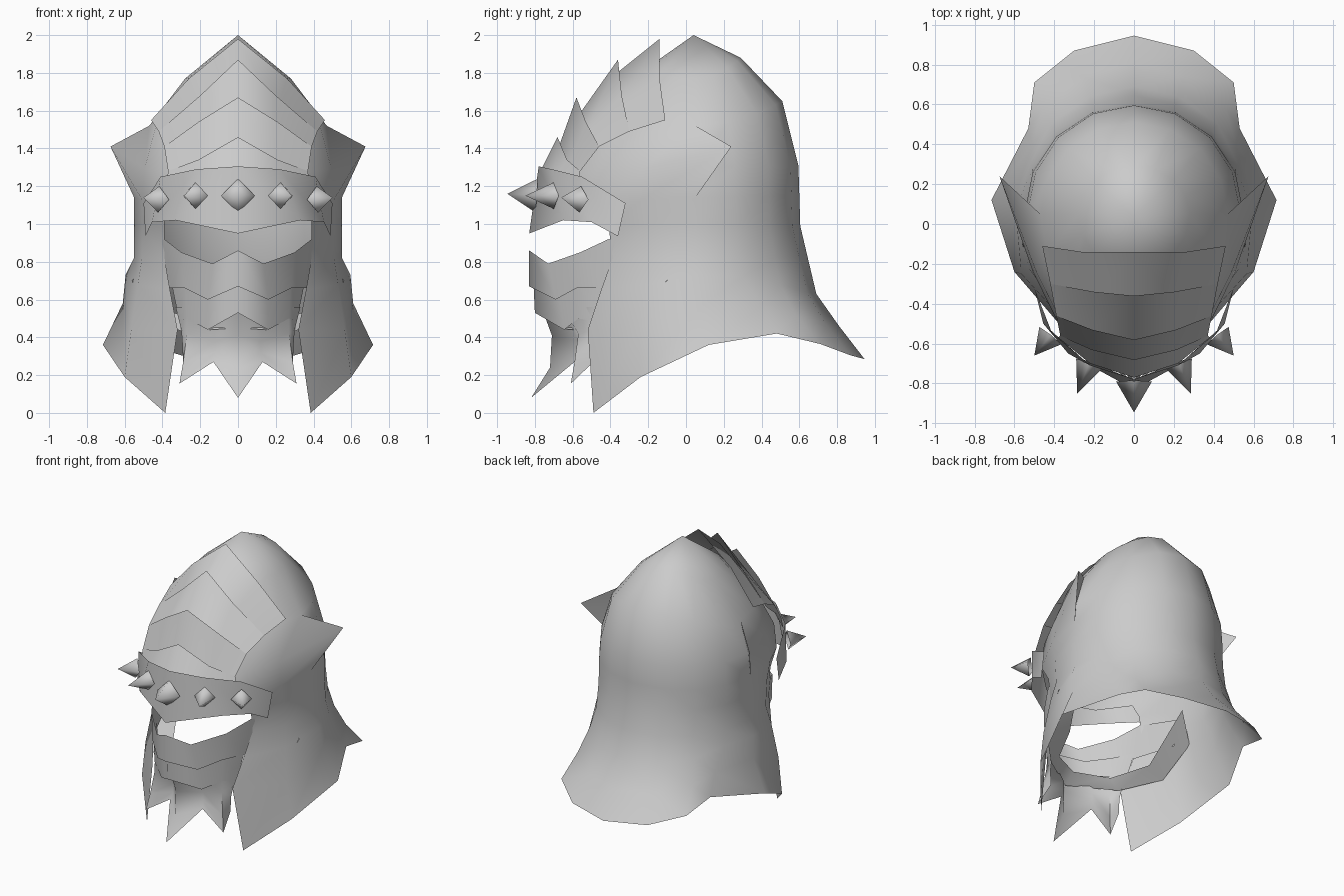
import bpy
import bmesh
from math import sin, cos, pi, radians
from mathutils import Vector

default_cube = bpy.data.objects.get("Cube")
if default_cube:
    bpy.data.objects.remove(default_cube, do_unlink=True)

# One bare metal colour
metal = bpy.data.materials.new("grey_metal")
metal.use_nodes = True
metal.diffuse_color = (0.6, 0.6, 0.6, 1)
metal.node_tree.nodes["Principled BSDF"].inputs["Base Color"].default_value = metal.diffuse_color


def finish(name, bm, smooth_angle):
    """Turn a half-mesh into a mirrored, shaded object."""
    bmesh.ops.remove_doubles(bm, verts=bm.verts, dist=0.001)
    bmesh.ops.recalc_face_normals(bm, faces=bm.faces)
    middle = Vector((0, 0, 0.9))
    outward = sum(f.normal.dot(f.calc_center_median() - middle) for f in bm.faces)
    if outward < 0:
        bmesh.ops.reverse_faces(bm, faces=bm.faces)
    mesh = bpy.data.meshes.new(name)
    bm.to_mesh(mesh)
    bm.free()
    mesh.materials.append(metal)
    obj = bpy.data.objects.new(name, mesh)
    bpy.context.scene.collection.objects.link(obj)
    mirror = obj.modifiers.new("mirror", 'MIRROR')
    mirror.use_clip = True
    mirror.merge_threshold = 0.002
    bpy.ops.object.select_all(action='DESELECT')
    bpy.context.view_layer.objects.active = obj
    obj.select_set(True)
    bpy.ops.object.shade_smooth_by_angle(angle=radians(smooth_angle))
    return obj


def loft(name, rows, smooth_angle=40):
    """Skin neighbouring rows of points; a shorter row leaves an opening."""
    bm = bmesh.new()
    grid = [[bm.verts.new(point) for point in row] for row in rows]
    for upper, lower in zip(grid, grid[1:]):
        for i in range(min(len(upper), len(lower)) - 1):
            bm.faces.new((upper[i], upper[i + 1], lower[i + 1], lower[i]))
    return finish(name, bm, smooth_angle)


def ring(width, back, front, z_back, z_side, z_front, columns=9):
    """Half an egg-shaped ring, from the back centre round to the front."""
    points = []
    centre = 0.05
    for i in range(columns):
        angle = pi * i / 8
        c = cos(angle)
        reach = back - centre if c > 0 else centre - front
        z_end = z_back if c > 0 else z_front
        x = width * sin(angle) if 0 < i < 8 else 0
        points.append((x, centre + reach * c, z_side + (z_end - z_side) * c * c))
    return points


def stud(name, base, tip, radius):
    """Four-sided spike pointing from base to tip."""
    base, tip = Vector(base), Vector(tip)
    axis = tip - base
    turn = axis.to_track_quat('Z', 'Y').to_matrix()
    corners = [base + turn @ Vector((radius * cos(a), radius * sin(a), 0))
               for a in (0, pi / 2, pi, 3 * pi / 2)]
    bm = bmesh.new()
    point = bm.verts.new(tip)
    feet = [bm.verts.new(corner) for corner in corners]
    for i in range(4):
        bm.faces.new((feet[i], feet[(i + 1) % 4], point))
    if base.x == 0:
        # keep only the left half so that the mirror completes it
        bmesh.ops.bisect_plane(bm, geom=bm.verts[:] + bm.edges[:] + bm.faces[:],
                               plane_co=(0, 0, 0), plane_no=(1, 0, 0), clear_inner=True)
    return finish(name, bm, 120)


# Helmet shell: dome, cheek guards and flared neck guard
neck_upper = [(0, .69, .63), (.22, .64, .64), (.42, .5, .68), (.52, .3, .72),
              (.595, .08, .73), (.53, -.22, .68), (.36, -.45, .65)]
neck_lower = [(0, .81, .46), (.25, .74, .47), (.46, .58, .52), (.51, .4, .56),
              (.61, .1, .58), (.565, -.25, .44), (.32, -.52, .44)]
hem = [(0, .945, .285), (.3, .87, .305), (.5, .71, .365), (.53, .48, .42),
       (.715, .12, .36), (.6, -.24, .19), (.385, -.49, 0)]
temple_row = ring(.535, .595, -.68, 1.31, 1.3, 1.25)
shell_rows = [
    [(0, .04, 2)] * 9,
    ring(.28, .29, -.23, 1.88, 1.77, 1.81),
    ring(.47, .51, -.5, 1.65, 1.52, 1.53),
    temple_row,
    ring(.55, .6, -.7, 1.15, 1.14, 1.06),
    ring(.55, .605, -.6, .99, 1, .97, columns=7),
    ring(.55, .645, -.57, .82, .82, .82, columns=7),
    neck_upper, neck_lower, hem]
# A doubled side column lets the temple fold out into a swept-back horn
for row in shell_rows:
    row.insert(4, row[4])
temple_row[5] = (.675, .24, 1.41)
loft("helmet_shell", shell_rows, 60)

# Overlapping forehead plates, each with a raised peak
plates = {
    "crown_plate": [[(0, -.14, 1.98), (.26, -.14, 1.77), (.46, -.11, 1.55)],
                    [(0, -.39, 1.78), (.21, -.38, 1.61), (.42, -.3, 1.49)]],
    "upper_forehead_plate": [[(0, -.36, 1.87), (.2, -.34, 1.68), (.42, -.3, 1.49)],
                             [(0, -.58, 1.56), (.21, -.53, 1.48), (.39, -.46, 1.41)]],
    "middle_forehead_plate": [[(0, -.58, 1.67), (.21, -.53, 1.54), (.39, -.46, 1.41)],
                              [(0, -.68, 1.39), (.21, -.63, 1.28), (.37, -.56, 1.28)]],
    "lower_forehead_plate": [[(0, -.68, 1.46), (.21, -.63, 1.34), (.37, -.56, 1.28)],
                             [(0, -.77, 1.28), (.22, -.7, 1.24), (.38, -.57, 1.2)]],
}
for plate_name, plate_rows in plates.items():
    loft(plate_name, plate_rows)

# Brow band with its row of studs
loft("brow_band", [
    [(0, -.78, 1.305), (.22, -.71, 1.29), (.41, -.55, 1.25), (.5, -.32, 1.11)],
    [(0, -.83, .95), (.33, -.65, 1.02), (.455, -.5, 1.01), (.49, -.36, .935)]])
stud("centre_stud", (0, -.79, 1.15), (0, -.945, 1.16), .09)
stud("inner_stud", (.225, -.7, 1.15), (.285, -.85, 1.15), .07)
stud("outer_stud", (.42, -.56, 1.13), (.5, -.66, 1.14), .07)

# Face mask: overlapping bands tucked behind the cheek guards
loft("upper_mask", [
    [(0, -.83, .86), (.135, -.73, .79), (.3, -.56, .85), (.39, -.41, .92), (.48, -.15, .88)],
    [(0, -.83, .67), (.16, -.69, .6), (.28, -.58, .66), (.35, -.43, .66), (.47, -.15, .68)]])
loft("lower_mask", [
    [(0, -.81, .74), (.15, -.68, .68), (.28, -.56, .7), (.355, -.42, .7)],
    [(0, -.8, .53), (.16, -.645, .44), (.27, -.57, .5), (.31, -.46, .48)]])
loft("spiked_chin_guard", [
    [(0, -.78, .6), (.14, -.65, .55), (.27, -.56, .56), (.33, -.45, .56)],
    [(0, -.71, .41), (.12, -.57, .38), (.27, -.57, .42), (.3, -.48, .44)],
    [(0, -.72, .24), (.12, -.57, .32), (.29, -.59, .27), (.295, -.5, .37)],
    [(0, -.82, .08), (.13, -.59, .27), (.31, -.61, .155), (.29, -.5, .26)]], 60)

# Collar inside the jaw, sloping up and inward from the cheek guards
loft("inner_collar", [
    [(0, -.7, .45), (.29, -.5, .43), (.5, -.3, .5), (.56, -.1, .7)],
    [(0, -.62, .52), (.22, -.5, .5), (.34, -.25, .53), (.43, -.02, .88)]])
